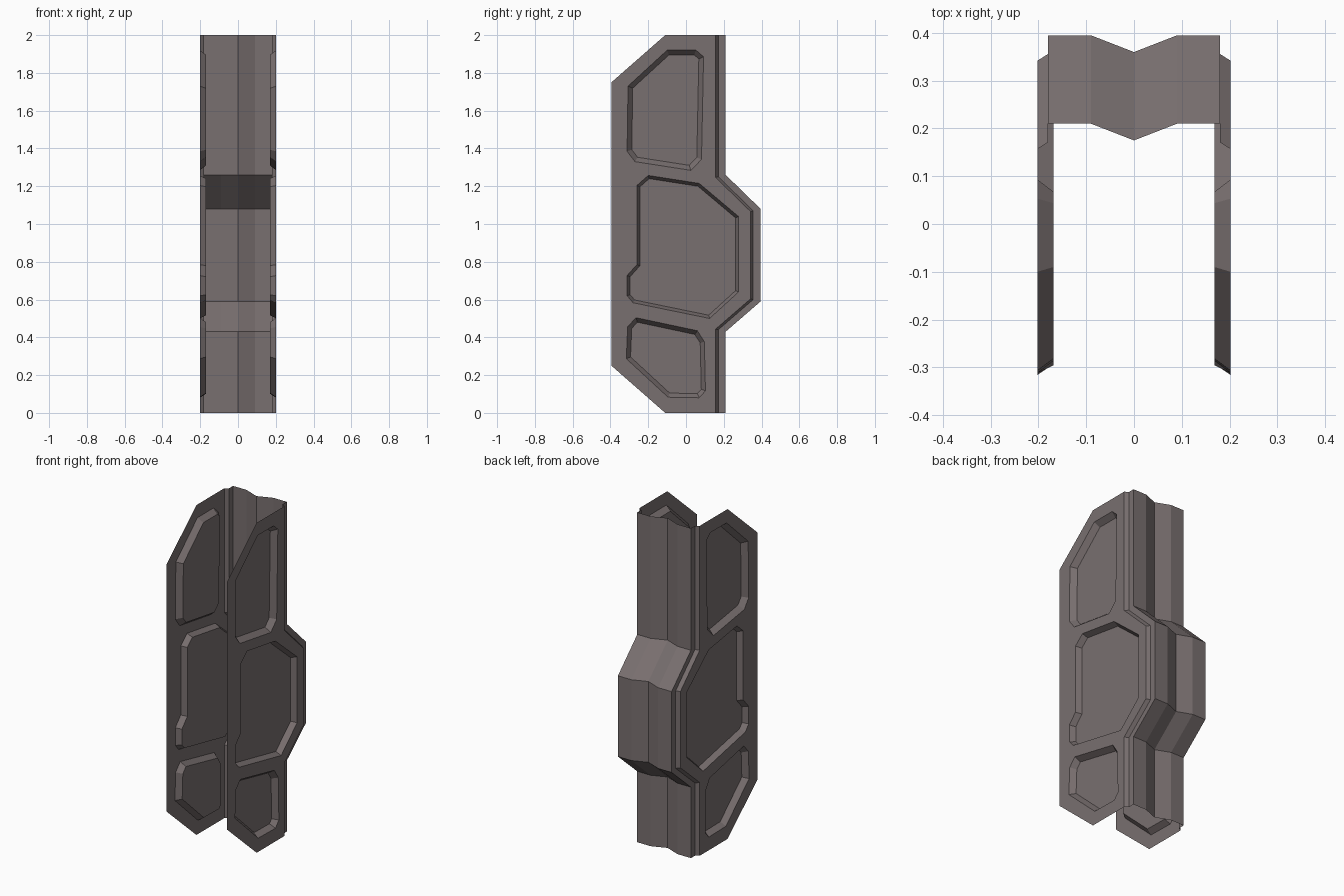
import bpy, bmesh
from mathutils import Vector

if "Cube" in bpy.data.objects:
    bpy.data.objects.remove(bpy.data.objects["Cube"])

mat = bpy.data.materials.new("warm_grey")
mat.diffuse_color = (0.19, 0.16, 0.16, 1)
mat.use_nodes = True
mat.node_tree.nodes["Principled BSDF"].inputs["Base Color"].default_value = mat.diffuse_color


def inset(pts, d):
    """Offset a closed clockwise/counter-clockwise (y, z) loop inwards by d."""
    n = len(pts)
    p = [Vector(q) for q in pts]
    area = sum(p[i].x * p[(i + 1) % n].y - p[(i + 1) % n].x * p[i].y for i in range(n))
    s = 1 if area > 0 else -1
    out = []
    for i in range(n):
        a = (p[i] - p[i - 1]).normalized()
        b = (p[(i + 1) % n] - p[i]).normalized()
        na, nb = Vector((-a.y, a.x)) * s, Vector((-b.y, b.x)) * s
        out.append(p[i] + (na + nb) * d / (1 + na.dot(nb)))
    return out


def finish(name, bm, axis):
    """Orient normals outward along axis, then mirror the half to the other side."""
    bmesh.ops.recalc_face_normals(bm, faces=bm.faces)
    if sum(f.normal[axis] * f.calc_area() for f in bm.faces) < 0:
        bmesh.ops.reverse_faces(bm, faces=bm.faces)
    me = bpy.data.meshes.new(name)
    bm.to_mesh(me)
    bm.free()
    me.materials.append(mat)
    ob = bpy.data.objects.new(name, me)
    bpy.context.collection.objects.link(ob)
    ob.modifiers.new("mirror", 'MIRROR').use_clip = True


# Path of the back spine as (y, z), with corner shift direction for the side chamfer
SPINE = [(0.21, 0, 0), (0.21, 0.43, 1), (0.395, 0.59, 1),
         (0.395, 1.08, -1), (0.21, 1.26, -1), (0.21, 2, 0)]
# Half cross-section of the spine: x, y offset, z corner shift
SECTION = [(0, -0.035, 0), (0.09, 0, 0), (0.18, 0, 0),
           (0.18, -0.039, 0.01), (0.202, -0.053, 0.014)]

bm = bmesh.new()
rows = [[bm.verts.new((x, y + dy, z + k * dz)) for y, z, k in SPINE]
        for x, dy, dz in SECTION]
for r, s in zip(rows, rows[1:]):
    for i in range(len(SPINE) - 1):
        bm.faces.new((r[i], r[i + 1], s[i + 1], s[i]))
finish("back_spine", bm, 1)

# Side plate outline and its three recessed panels
X_OUT, X_IN = 0.202, 0.169
_, dy, dz = SECTION[-1]
outline = [(y + dy, z + k * dz) for y, z, k in SPINE]
outline += [(-0.11, 2), (-0.395, 1.75), (-0.395, 0.25), (-0.11, 0)]

upper = [(-.307, 1.73), (-.1, 1.92), (.053, 1.92), (.093, 1.885),
         (.082, 1.342), (.026, 1.284), (-.27, 1.33), (-.312, 1.385)]
middle = [(-.26, 1.204), (-.2, 1.257), (.07, 1.215), (.278, 1.04), (.278, .64),
          (.125, .5), (-.28, .583), (-.312, .62), (-.312, .727), (-.26, .785)]
lower = [(-.265, .504), (.06, .435), (.097, .377), (.103, .117),
         (.07, .08), (-.095, .083), (-.316, .287), (-.309, .456)]

bm = bmesh.new()


def ring(pts, x):
    return [bm.verts.new((x, y, z)) for y, z in pts]


def close(r):
    return [bm.edges.new((r[i - 1], r[i])) for i in range(len(r))]


edges = close(ring(outline, X_OUT))
holes = []
for pts, d in ((upper, 0.025), (middle, 0.016), (lower, 0.022)):
    r = ring(pts, X_OUT)
    edges += close(r)
    holes.append((r, pts, d))
bmesh.ops.triangle_fill(bm, use_beauty=True, use_dissolve=False,
                        edges=edges, normal=(1, 0, 0))
for r, pts, d in holes:
    s = ring(inset(pts, d), X_IN)
    for i in range(len(r)):
        bm.faces.new((r[i - 1], r[i], s[i], s[i - 1]))
    bm.faces.new(s)
finish("side_plates", bm, 0)
